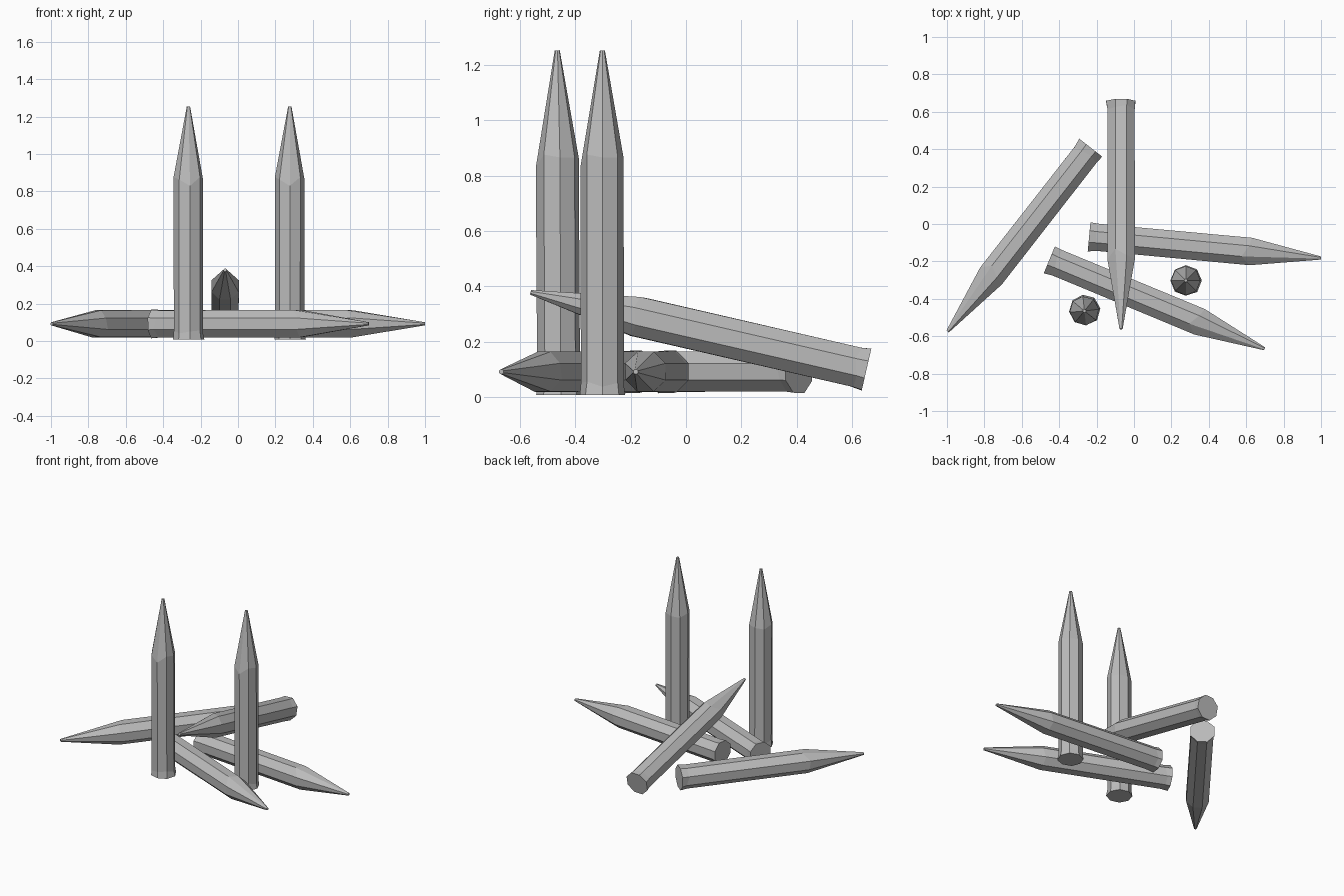
import bpy, bmesh, random
from math import sin, cos, radians, tau
from mathutils import Vector, Matrix

cube = bpy.data.objects.get("Cube")
if cube:
    bpy.data.objects.remove(cube, do_unlink=True)

wood = bpy.data.materials.new("plain_grey")
wood.use_nodes = True
wood.diffuse_color = (0.5, 0.5, 0.5, 1)
wood.node_tree.nodes["Principled BSDF"].inputs["Base Color"].default_value = (0.5, 0.5, 0.5, 1)

# One rough-hewn stake: rings of (height, radius, height wobble, radius wobble)
SIDES = 8
RINGS = [(0.0, 0.084, 0.0, 0.003), (0.04, 0.078, 0.012, 0.001),
         (0.86, 0.078, 0.012, 0.002), (1.245, 0.009, 0.0, 0.0)]

random.seed(4)
bm = bmesh.new()
loops = []
for height, radius, dz, dr in RINGS:
    loop = []
    for i in range(SIDES):
        a = tau * i / SIDES
        r = radius + random.uniform(-dr, dr)
        z = height + random.uniform(-dz, dz)
        # The axe cut dips lower on one edge
        if height == 0.86 and i == 2:
            z -= 0.04
        loop.append(bm.verts.new((r * cos(a), r * sin(a), z)))
    loops.append(loop)
for low, high in zip(loops, loops[1:]):
    for i in range(SIDES):
        j = (i + 1) % SIDES
        bm.faces.new((low[i], low[j], high[j], high[i]))
bm.faces.new(loops[0][::-1])
bm.faces.new(loops[-1])
bmesh.ops.recalc_face_normals(bm, faces=bm.faces)
stake_mesh = bpy.data.meshes.new("stake")
bm.to_mesh(stake_mesh)
bm.free()
stake_mesh.materials.append(wood)


def place_stake(name, base, tip, roll):
    """Stand a stake on its base centre, pointing at the tip."""
    base, tip = Vector(base), Vector(tip)
    axis = (tip - base).normalized()
    ref = Vector((0, -1, 0)) if axis.z > 0.9 else Vector((0, 0, 1))
    side = ref.cross(axis).normalized()
    basis = Matrix((side, axis.cross(side), axis)).transposed()
    obj = bpy.data.objects.new(name, stake_mesh)
    bpy.context.collection.objects.link(obj)
    obj.matrix_world = (Matrix.Translation(base) @ basis.to_4x4()
                        @ Matrix.Rotation(radians(roll), 4, 'Z'))


# Two upright stakes
place_stake("upright_stake_right", (-0.265, -0.46, 0.008), (-0.265, -0.465, 1.25), 6)
place_stake("upright_stake_left", (0.277, -0.302, 0.008), (0.277, -0.302, 1.25), 0)

# Three stakes lying on the ground
place_stake("lying_stake_left", (-0.24, -0.067, 0.092), (1.0, -0.182, 0.092), 22.5)
place_stake("lying_stake_front", (-0.452, -0.19, 0.092), (0.693, -0.665, 0.092), 22.5)
place_stake("lying_stake_right", (-0.23, 0.407, 0.092), (-0.995, -0.573, 0.092), 22.5)

# One stake leaning across the others
place_stake("leaning_stake", (-0.069, 0.652, 0.1), (-0.069, -0.558, 0.378), 22.5)
